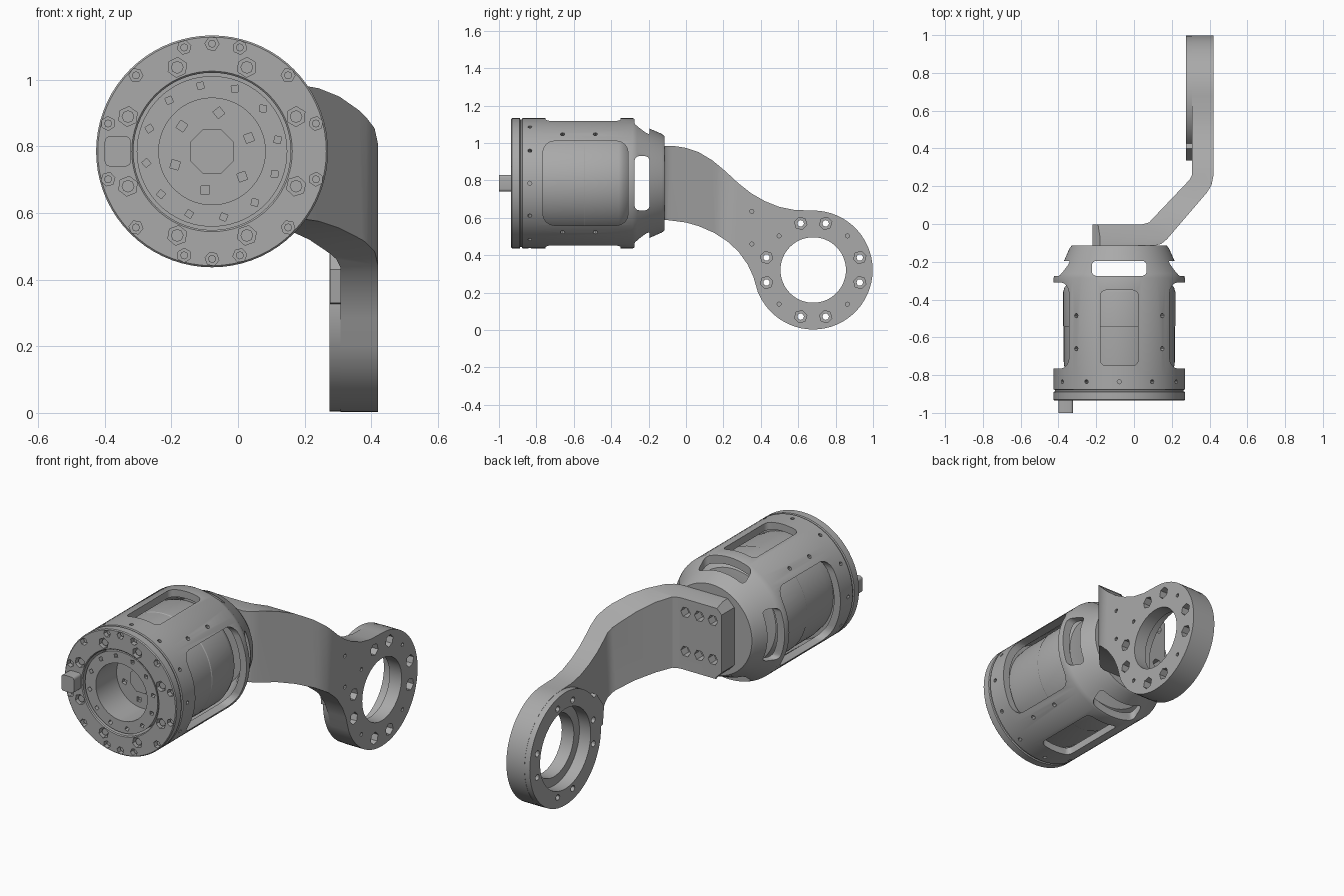
import bpy, bmesh
from math import sin, cos, pi, radians
from mathutils import Matrix, Vector

cube = bpy.data.objects.get("Cube")
if cube:
    bpy.data.objects.remove(cube)

grey = bpy.data.materials.new("machined_grey")
grey.use_nodes = True
grey.diffuse_color = (0.4, 0.4, 0.4, 1)
grey.node_tree.nodes["Principled BSDF"].inputs["Base Color"].default_value = (0.4, 0.4, 0.4, 1)

CX, CZ = -0.078, 0.785      # drum axis, running along y
RY, RZ, RR = 0.68, 0.321, 0.318   # mounting ring, axis along x
QUARTERS = [0, 90, 180, 270]


def finish(bm, name):
    bmesh.ops.recalc_face_normals(bm, faces=bm.faces)
    mesh = bpy.data.meshes.new(name)
    bm.to_mesh(mesh)
    bm.free()
    mesh.materials.append(grey)
    ob = bpy.data.objects.new(name, mesh)
    bpy.context.collection.objects.link(ob)
    return ob


def prism(name, pts, axis, lo, hi):
    """Extrude a 2D outline along one axis."""
    place = {"x": lambda u, v, t: (t, u, v),
             "y": lambda u, v, t: (u, t, v),
             "z": lambda u, v, t: (u, v, t)}[axis]
    bm = bmesh.new()
    a = [bm.verts.new(place(u, v, lo)) for u, v in pts]
    b = [bm.verts.new(place(u, v, hi)) for u, v in pts]
    bm.faces.new(a)
    bm.faces.new(b)
    for i in range(len(pts)):
        j = (i + 1) % len(pts)
        bm.faces.new((a[i], a[j], b[j], b[i]))
    return finish(bm, name)


def ngon(cu, cv, r, n, turn=0.0):
    return [(cu + r * cos(turn + 2 * pi * i / n), cv + r * sin(turn + 2 * pi * i / n)) for i in range(n)]


def rounded(u0, u1, v0, v1, r):
    """Rectangle outline with rounded corners."""
    pts = []
    for k, (u, v) in enumerate([(u1 - r, v1 - r), (u0 + r, v1 - r), (u0 + r, v0 + r), (u1 - r, v0 + r)]):
        for s in range(5):
            a = (k + s / 4) * pi / 2
            pts.append((u + r * cos(a), v + r * sin(a)))
    return pts


def lathe(name, profile, n=72):
    """Revolve a closed (radius, y) outline round the drum axis."""
    bm = bmesh.new()
    vs = [bm.verts.new((CX + r, y, CZ)) for r, y in profile]
    es = [bm.edges.new((vs[i], vs[(i + 1) % len(vs)])) for i in range(len(vs))]
    bmesh.ops.spin(bm, geom=vs + es, cent=(CX, 0, CZ), axis=(0, 1, 0), angle=2 * pi, steps=n)
    bmesh.ops.remove_doubles(bm, verts=bm.verts, dist=1e-5)
    return finish(bm, name)


def polar(deg, r):
    return CX + r * cos(radians(deg)), CZ + r * sin(radians(deg))


def radial_peg(deg, y, r, lo, hi):
    """Small round pin pointing out from the drum axis."""
    ob = prism("peg", ngon(0, y, r, 8), "z", lo, hi)
    ob.data.transform(Matrix.Translation(Vector((CX, 0, CZ))) @ Matrix.Rotation(radians(deg), 4, "Y"))
    return ob


def boolean(target, tools, op="DIFFERENCE"):
    """Merge the tools into one mesh, apply the boolean, drop the tool."""
    bm = bmesh.new()
    for t in tools:
        bm.from_mesh(t.data)
        bpy.data.objects.remove(t)
    tool = finish(bm, "cutter")
    tool.hide_render = True
    mod = target.modifiers.new("cut", "BOOLEAN")
    mod.operation, mod.solver, mod.object = op, "EXACT", tool
    bpy.context.view_layer.objects.active = target
    bpy.ops.object.modifier_apply(modifier=mod.name)
    bpy.data.objects.remove(tool)


# Outer housing: cylindrical shell with tapered closed rear
housing = lathe("housing_shell", [
    (0.308, -0.80), (0.348, -0.80), (0.348, -0.285), (0.338, -0.262), (0.29, -0.19),
    (0.264, -0.13), (0.252, -0.115), (0, -0.115), (0, -0.18), (0.245, -0.18), (0.308, -0.29)])
# Long windows: narrow above and below, wide at both sides
boolean(housing, [
    prism("c", rounded(CX - 0.1, CX + 0.1, -0.75, -0.35, 0.03), "z", CZ + s - 0.15, CZ + s + 0.15)
    for s in (0.35, -0.35)])
boolean(housing, [
    prism("c", rounded(-0.765, -0.31, CZ - 0.225, CZ + 0.225, 0.06), "x", CX + s - 0.25, CX + s + 0.25)
    for s in (0.4, -0.4)])
# Rear cooling slots pass right through both ways
boolean(housing, [prism("c", rounded(CX - 0.145, CX + 0.145, -0.275, -0.195, 0.025), "z", 0.3, 1.3)])
boolean(housing, [prism("c", rounded(-0.275, -0.195, CZ - 0.145, CZ + 0.145, 0.025), "x", -0.6, 0.5)])
# Screw holes along the rails
boolean(housing, [radial_peg(a, y, 0.012, 0.325, 0.4)
                  for a in (41, 139, 221, 319) for y in (-0.66, -0.485)])

# Inner motor body with open front bore
motor = lathe("motor_body", [
    (0, -0.30), (0.2, -0.30), (0.265, -0.31), (0.29, -0.335), (0.297, -0.36), (0.297, -0.54),
    (0.294, -0.545), (0.294, -0.73), (0.285, -0.80), (0.226, -0.80), (0.226, -0.925),
    (0.16, -0.925), (0.16, -0.74), (0, -0.74)])
boolean(motor, [prism("c", ngon(*polar(a, 0.2), 0.014, 4, a), "y", -0.95, -0.90)
                for a in range(10, 370, 30)]
        + [prism("c", ngon(*polar(a, 0.118), 0.018, 4, a), "y", -0.76, -0.72)
           for a in range(20, 380, 60)])
hub = prism("output_hub", ngon(CX, CZ, 0.072, 8, pi / 8), "y", -0.755, -0.73)

# Front flange with a seam groove
flange = lathe("front_flange", [
    (0.236, -0.93), (0.241, -0.935), (0.343, -0.935), (0.348, -0.93), (0.348, -0.889), (0.341, -0.886),
    (0.341, -0.878), (0.348, -0.875), (0.348, -0.79), (0.236, -0.79)])
rim = [q + a for q in QUARTERS for a in (15, 45, 75)] + [90, 270]
bolts = [22.5 + 45 * i for i in range(8)]
boolean(flange, [prism("c", ngon(*polar(a, 0.323), 0.021, 6, a), "y", -0.96, -0.90) for a in rim]
        + [prism("c", ngon(*polar(a, 0.273), 0.03, 6, a), "y", -0.96, -0.90) for a in bolts]
        + [radial_peg(a, -0.835, 0.011, 0.32, 0.4) for a in range(0, 360, 30)])
for a in bolts:
    prism("flange_bolt", ngon(*polar(a, 0.273), 0.019, 8), "y", -0.922, -0.895)
for a in rim:
    prism("rim_bolt", ngon(*polar(a, 0.323), 0.012, 8), "y", -0.918, -0.895)

# Cable connector on the flange
connector = prism("connector", rounded(-0.4, -0.322, 0.74, 0.83, 0.015), "y", -1.0, -0.92)

# Cranked arm: plan outline crossed with a side outline
plan = [(-0.22, -0.115), (0.11, -0.115), (0.145, -0.105), (0.175, -0.08), (0.385, 0.165), (0.41, 0.205),
        (0.42, 0.255), (0.42, 1.1), (0.307, 1.1), (0.307, 0.26), (0.295, 0.235),
        (0.105, 0.035), (0.08, 0.008), (0.04, -0.003), (-0.22, -0.003)]
upper = [(-0.2, 0.985), (-0.07, 0.985), (0, 0.974), (0.07, 0.95), (0.14, 0.908), (0.21, 0.85),
         (0.28, 0.785), (0.35, 0.73), (0.42, 0.69), (0.5, 0.658), (0.58, 0.642)]
lower = [(0.385, 0.2), (0.36, 0.285), (0.33, 0.35), (0.28, 0.42), (0.22, 0.475), (0.15, 0.52),
         (0.07, 0.555), (0, 0.575), (-0.1, 0.588), (-0.2, 0.59)]
arc = [(RY + RR * cos(radians(a)), RZ + RR * sin(radians(a))) for a in range(90, -156, -6)]
arm = prism("cranked_arm", plan, "z", 0, 1.2)
boolean(arm, [prism("c", upper + arc + lower, "x", -0.5, 0.6)], "INTERSECT")

# Ring boss on the inner face and its small tab
boolean(arm, [prism("c", ngon(RY, RZ, RR - 0.001, 64), "x", 0.275, 0.4)], "UNION")
boolean(arm, [prism("c", [(0.345, 0.33), (0.335, 0.43), (0.40, 0.52), (0.47, 0.49), (0.47, 0.31)],
                    "x", 0.276, 0.39)], "UNION")
# Round off the free corners of the mounting plate
boolean(arm, [prism("c", ngon(-0.22, z, 0.04, 4), "y", -0.2, 0.05) for z in (0.985, 0.58)])
# Stepped bore
boolean(arm, [prism("c", ngon(RY, RZ, 0.175, 64), "x", 0.1, 0.6)])
boolean(arm, [prism("c", ngon(RY, RZ, 0.225, 64), "x", 0.2, 0.345)])


def ring_point(deg):
    return RY + 0.258 * cos(radians(deg)), RZ + 0.258 * sin(radians(deg))


# Bolt pockets, through holes, dowel holes and plate pockets
pockets = [q + a for q in QUARTERS for a in (-15, 15)]
dowels = [ring_point(q + 45) for q in QUARTERS] + [(0.352, 0.635), (0.352, 0.46)]
boolean(arm, [prism("c", ngon(*ring_point(a), 0.034, 6, radians(a)), "x", 0.37, 0.5) for a in pockets]
        + [prism("c", ngon(y, z, 0.011, 8), "x", 0.38, 0.5) for y, z in dowels]
        + [prism("c", ngon(x, z, 0.03, 6), "y", -0.055, 0.05)
           for x in (-0.165, -0.08, 0.005) for z in (0.68, 0.9)])
boolean(arm, [prism("c", ngon(*ring_point(a), 0.017, 12), "x", 0.2, 0.5) for a in pockets])

# Smooth curved walls, keep machined edges crisp
for ob in list(bpy.context.collection.objects):
    if ob.type == "MESH" and ob.data.materials and ob.data.materials[0] == grey:
        bpy.ops.object.select_all(action="DESELECT")
        ob.select_set(True)
        bpy.context.view_layer.objects.active = ob
        bpy.ops.object.shade_smooth_by_angle(angle=radians(30))
